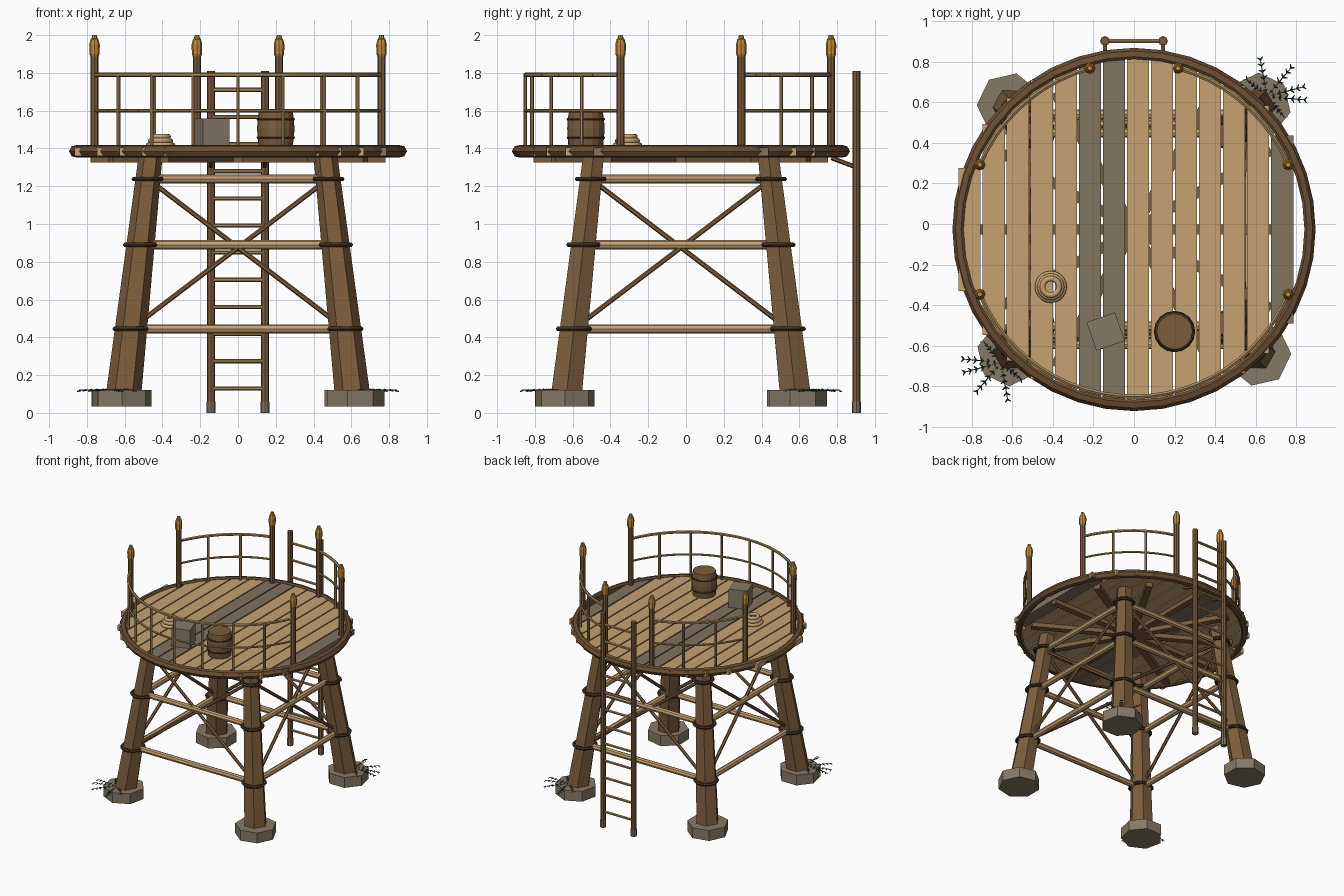
import bpy, bmesh, math
from mathutils import Vector, Matrix

if "Cube" in bpy.data.objects:
    bpy.data.objects.remove(bpy.data.objects["Cube"])

CY = -0.027  # tower axis in y


def mat(name, r, g, b):
    m = bpy.data.materials.new(name)
    m.diffuse_color = [((c / 255 + 0.055) / 1.055) ** 2.4 for c in (r, g, b)] + [1]
    m.use_nodes = True
    m.node_tree.nodes["Principled BSDF"].inputs["Base Color"].default_value = m.diffuse_color
    return m


TIMBER = mat("brown timber", 124, 92, 60)
RIM = mat("dark timber", 108, 78, 50)
TAN = mat("pale plank", 198, 162, 114)
RAIL = mat("rail wood", 166, 134, 90)
GREY = mat("weathered plank", 130, 115, 94)
STONE = mat("stone", 134, 122, 102)
BAND = mat("dark band", 66, 48, 33)
GOLD = mat("golden cap", 196, 138, 58)
GREEN = mat("fern green", 38, 76, 48)


def finish(bm, name, m, smooth=False):
    bmesh.ops.recalc_face_normals(bm, faces=bm.faces)
    me = bpy.data.meshes.new(name)
    bm.to_mesh(me)
    bm.free()
    me.materials.append(m)
    ob = bpy.data.objects.new(name, me)
    bpy.context.collection.objects.link(ob)
    if smooth:
        for p in me.polygons:
            p.use_smooth = True
    return ob


def rod(bm, a, b, r1, r2=None, n=8, spin=0.0):
    """Tapered prism from a to b."""
    a, b = Vector(a), Vector(b)
    d = b - a
    M = (Matrix.Translation((a + b) / 2) @ d.to_track_quat('Z', 'Y').to_matrix().to_4x4()
         @ Matrix.Rotation(spin, 4, 'Z'))
    bmesh.ops.create_cone(bm, cap_ends=True, segments=n, radius1=r1,
                          radius2=r1 if r2 is None else r2, depth=d.length, matrix=M)


def box(bm, c, s, rot=0.0):
    M = Matrix.Translation(c) @ Matrix.Rotation(rot, 4, 'Z') @ Matrix.Diagonal((*s, 1))
    bmesh.ops.create_cube(bm, size=1, matrix=M)


def lathe(bm, c, prof, n, closed=False):
    """Revolve (radius, height) points about a vertical axis."""
    rings = [[bm.verts.new((c[0] + r * math.cos(math.tau * i / n),
                            c[1] + r * math.sin(math.tau * i / n), c[2] + z))
              for i in range(n)] for r, z in prof]
    pairs = list(zip(rings, rings[1:])) + ([(rings[-1], rings[0])] if closed else [])
    for p, q in pairs:
        for i in range(n):
            j = (i + 1) % n
            bm.faces.new((p[i], p[j], q[j], q[i]))
    if not closed:
        bm.faces.new(rings[0])
        bm.faces.new(rings[-1])


def ring(bm, c, R, r, n=24, k=6, flat=1.0):
    lathe(bm, c, [(R + r * math.cos(math.tau * i / k), flat * r * math.sin(math.tau * i / k))
                  for i in range(k)], n, True)


def polar(deg, r, z):
    a = math.radians(deg)
    return Vector((r * math.cos(a), CY + r * math.sin(a), z))


def leg_at(sx, sy, z):
    d = 0.603 - 0.138 * (z - 0.12) / 1.22
    return Vector((sx * d, CY + sy * d, z))


corners = [(-1, -1), (1, -1), (1, 1), (-1, 1)]
levels = (0.445, 0.89, 1.238)

# Stone footings, legs and leg bands
feet, legs, bands = bmesh.new(), bmesh.new(), bmesh.new()
for i, (sx, sy) in enumerate(corners):
    x, y = sx * 0.615, CY + sy * 0.613
    rod(feet, (x, y, 0.035), (x, y, 0.122), 0.16, n=7, spin=math.pi / 2 * i)
    rod(legs, leg_at(sx, sy, 0.11), leg_at(sx, sy, 1.36), 0.093, 0.063, n=6,
        spin=math.radians(15 + 90 * i))
    for z, R in zip(levels, (0.083, 0.078, 0.072)):
        ring(bands, leg_at(sx, sy, z), R, 0.016, 14, 6, 0.8)
finish(feet, "stone_footings", STONE)
finish(legs, "legs", TIMBER)
finish(bands, "leg_bands", BAND)

# Horizontal ties and cross braces on each side
ties, braces = bmesh.new(), bmesh.new()
for a, b in zip(corners, corners[1:] + corners[:1]):
    for z in levels:
        rod(ties, leg_at(*a, z), leg_at(*b, z), 0.024, n=8)
    for p, q in ((a, b), (b, a)):
        rod(braces, leg_at(*p, levels[0]), leg_at(*q, levels[2]), 0.013, n=6)
finish(ties, "horizontal_ties", TAN)
finish(braces, "cross_braces", TIMBER)

# Radial joists under the deck
bm = bmesh.new()
for k in range(6):
    box(bm, (0, CY, 1.343), (1.56, 0.05, 0.036), math.radians(30 * k))
finish(bm, "deck_joists", TIMBER)

# Deck planks cut to a circle, three of them weathered
pale, grey = bmesh.new(), bmesh.new()
for i in range(14):
    x = -0.81 + 0.1185 * i
    half = math.sqrt(0.865 ** 2 - x * x)
    box(grey if i in (5, 6, 13) else pale, (x, CY, 1.383), (0.109, 2 * half, 0.044))
finish(pale, "deck_planks", TAN)
finish(grey, "weathered_planks", GREY)

# Deck rim
bm = bmesh.new()
lathe(bm, (0, CY, 0), [(0.84, 1.36), (0.84, 1.408), (0.852, 1.418), (0.88, 1.412),
                       (0.895, 1.385), (0.88, 1.358), (0.855, 1.352)], 40, True)
finish(bm, "deck_rim", RIM)

# Railing posts with golden caps
PR = 0.824
posts, caps = bmesh.new(), bmesh.new()
for a in (22.8, 74.7, 105.3, 157.2, 202.8, 337.2):
    rod(posts, polar(a, PR, 1.38), polar(a, PR, 1.89), 0.022, n=8)
    lathe(caps, polar(a, PR, 0), [(0.02, 1.88), (0.027, 1.9), (0.028, 1.95),
                                  (0.021, 1.978), (0.016, 1.982), (0.012, 2.0)], 8)
finish(posts, "railing_posts", TIMBER)
finish(caps, "post_caps", GOLD)

# Curved rails and balusters, leaving gaps at the sides and ladder
rails, bal = bmesh.new(), bmesh.new()
for a0, a1, n in ((202.8, 337.2, 8), (22.8, 74.7, 3), (105.3, 157.2, 3)):
    steps = n * 3
    pts = [a0 + (a1 - a0) * i / steps for i in range(steps + 1)]
    for z, r in ((1.79, 0.012), (1.6, 0.009)):
        for p, q in zip(pts, pts[1:]):
            rod(rails, polar(p, PR, z), polar(q, PR, z), r, n=6)
    for a in pts[3:-1:3]:
        rod(bal, polar(a, PR, 1.39), polar(a, PR, 1.795), 0.010, n=6)
finish(rails, "hand_rails", RAIL)
finish(bal, "balusters", RAIL)

# Ladder: stiles, feet, rungs and brackets to the deck
stiles, shoes, rungs = bmesh.new(), bmesh.new(), bmesh.new()
LY = 0.902
for x in (-0.143, 0.143):
    rod(stiles, (x, LY, 0.03), (x, LY, 1.81), 0.021, n=8)
    rod(shoes, (x, LY, 0.0), (x, LY, 0.06), 0.024, n=8)
    rod(stiles, (x, 0.77, 1.35), (x, LY, 1.3), 0.012, n=6)
for k in range(12):
    z = 0.13 + 0.1437 * k
    rod(rungs, (-0.143, LY, z), (0.143, LY, z), 0.011, n=6)
finish(stiles, "ladder_stiles", TIMBER)
finish(shoes, "ladder_feet", GREY)
finish(rungs, "ladder_rungs", RAIL)

# Barrel with hoops
bc = (0.2, -0.53, 1.405)
bm = bmesh.new()
lathe(bm, bc, [(0.088, 0), (0.096, 0.05), (0.099, 0.1), (0.096, 0.15), (0.088, 0.2)], 16)
finish(bm, "barrel", TIMBER)
bm = bmesh.new()
for z in (0.052, 0.15):
    ring(bm, (bc[0], bc[1], bc[2] + z), 0.095, 0.007, 16)
finish(bm, "barrel_hoops", BAND)

# Crate
bm = bmesh.new()
box(bm, (-0.14, -0.53, 1.482), (0.148, 0.148, 0.155), math.radians(19))
finish(bm, "crate", STONE)

# Coiled rope
bm = bmesh.new()
for R, z in ((0.065, 1.418), (0.053, 1.441), (0.041, 1.463)):
    ring(bm, (-0.41, -0.31, z), R, 0.014, 20, 8)
finish(bm, "rope_coil", TAN, True)

# Ferns at two footings: fronds of a stem with paired leaflets
bm = bmesh.new()
for s in (1, -1):
    base = Vector((s * 0.655, CY + s * 0.655, 0.118))
    for deg in (-50, -5, 15, 50, 100, 140):
        a = math.radians(deg + (0 if s > 0 else 180))
        d = Vector((math.cos(a), math.sin(a), 0))
        side = Vector((-d.y, d.x, 0))
        L = 0.185 if -10 < deg < 110 else 0.13
        rod(bm, base, base + d * L + Vector((0, 0, 0.004)), 0.004, 0.002, n=4)
        for k in range(1, 7):
            c = base + d * L * k / 6 + Vector((0, 0, 0.006 * math.sin(k / 2)))
            w = 0.026 - 0.002 * k
            for t in (1, -1):
                tip = c + side * t * w + d * 0.012 - Vector((0, 0, 0.006))
                rod(bm, c, tip, 0.005, 0.002, n=4)
finish(bm, "ferns", GREEN)
